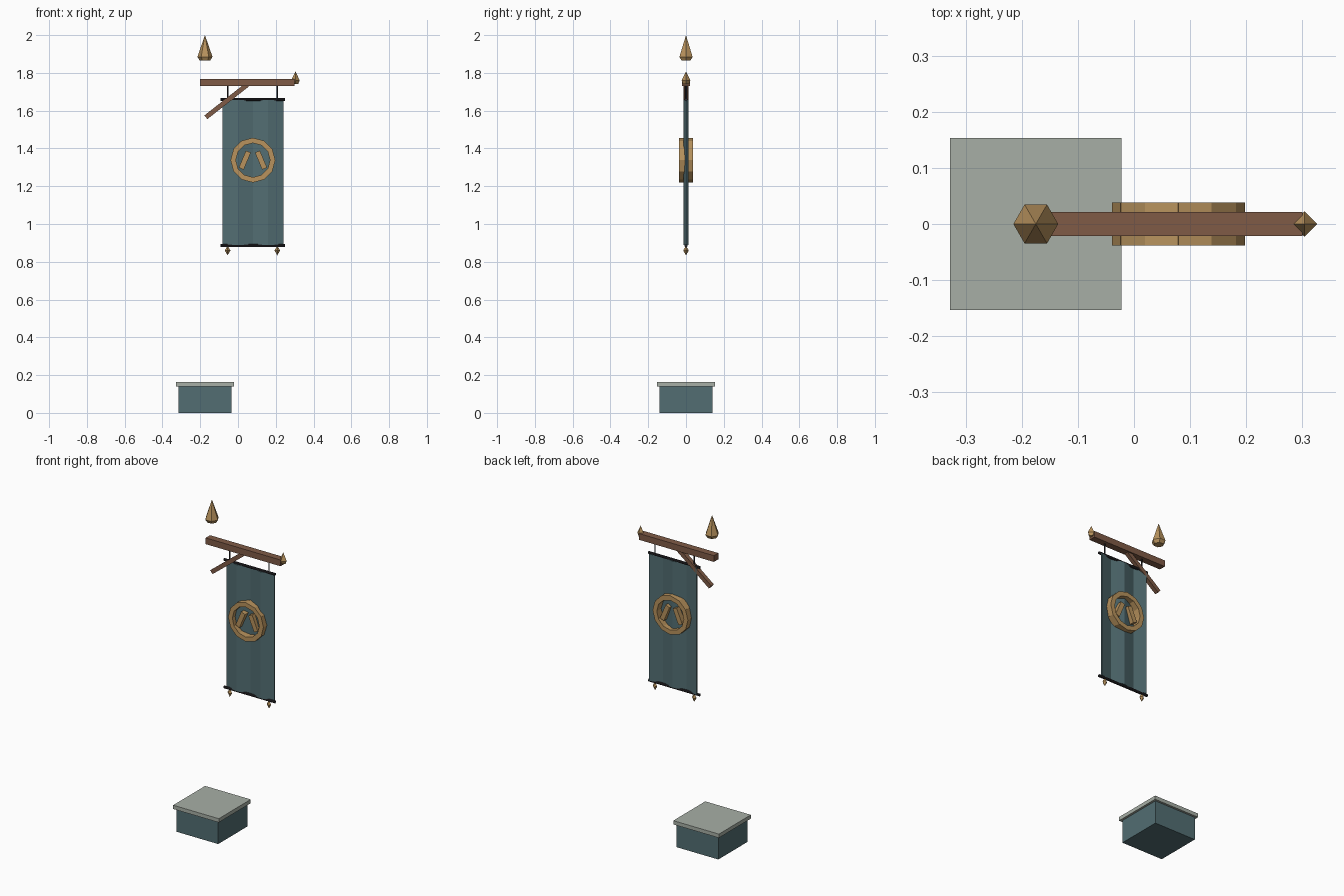
import bpy, bmesh, math
from mathutils import Matrix, Vector

cube = bpy.data.objects.get("Cube")
if cube:
    bpy.data.objects.remove(cube, do_unlink=True)


def material(name, rgb):
    m = bpy.data.materials.new(name)
    m.use_nodes = True
    color = (*rgb, 1)
    m.diffuse_color = color
    m.node_tree.nodes["Principled BSDF"].inputs["Base Color"].default_value = color
    return m


teal = material("teal", (0.085, 0.155, 0.17))
stone = material("pale stone", (0.39, 0.43, 0.38))
gold = material("gold", (0.48, 0.29, 0.11))
wood = material("brown wood", (0.215, 0.105, 0.062))
iron = material("dark iron", (0.022, 0.02, 0.023))


def finish(name, bm, mat):
    bmesh.ops.recalc_face_normals(bm, faces=bm.faces)
    mesh = bpy.data.meshes.new(name)
    bm.to_mesh(mesh)
    bm.free()
    mesh.materials.append(mat)
    obj = bpy.data.objects.new(name, mesh)
    bpy.context.collection.objects.link(obj)
    return obj


def box(name, center, size, mat, turn=0):
    """Box turned about the y axis."""
    bm = bmesh.new()
    place = Matrix.Translation(center) @ Matrix.Rotation(turn, 4, 'Y')
    bmesh.ops.create_cube(bm, size=1, matrix=place @ Matrix.Diagonal((*size, 1)))
    return finish(name, bm, mat)


def bar(name, a, b, width, depth, mat):
    """Box running between two points (x, z) in the y = 0 plane."""
    (ax, az), (bx, bz) = a, b
    length = math.hypot(bx - ax, bz - az)
    turn = -math.atan2(bz - az, bx - ax)
    return box(name, ((ax + bx) / 2, 0, (az + bz) / 2), (length, depth, width), mat, turn)


def rod(name, a, b, radius, mat, sides=8):
    a, b = Vector(a), Vector(b)
    bm = bmesh.new()
    place = Matrix.Translation((a + b) / 2) @ (b - a).to_track_quat('Z', 'Y').to_matrix().to_4x4()
    bmesh.ops.create_cone(bm, cap_ends=True, segments=sides, radius1=radius,
                          radius2=radius, depth=(b - a).length, matrix=place)
    return finish(name, bm, mat)


def spike(name, x, profile, sides, mat):
    """Faceted turned shape from (radius, z) pairs; ends are closed."""
    bm = bmesh.new()
    rings = []
    for r, z in profile:
        count = sides if r > 0 else 1
        angles = [math.tau * i / sides for i in range(count)]
        rings.append([bm.verts.new((x + r * math.cos(t), r * math.sin(t), z)) for t in angles])
    for low, high in zip(rings, rings[1:]):
        for i in range(sides):
            j = (i + 1) % sides
            corners = [low[i % len(low)], low[j % len(low)],
                       high[j % len(high)], high[i % len(high)]]
            bm.faces.new(list(dict.fromkeys(corners)))
    for ring in (rings[0], rings[-1]):
        if len(ring) > 1:
            bm.faces.new(ring)
    return finish(name, bm, mat)


# Base block and cap
POST_X = -0.175
box("base_block", (POST_X, 0, 0.07), (0.28, 0.28, 0.14), teal)
box("base_cap", (POST_X, 0, 0.151), (0.306, 0.306, 0.023), stone)

# Top finial, crossbeam, brace and beam finial
spike("top_finial", POST_X, [(0.028, 1.866), (0.04, 1.885), (0, 2.0)], 6, gold)
box("crossbeam", (0.049, 0, 1.749), (0.502, 0.042, 0.038), wood)
bar("brace", (-0.17, 1.565), (0.05, 1.738), 0.025, 0.025, wood)
spike("beam_finial", 0.304, [(0.015, 1.742), (0.023, 1.76), (0, 1.808)], 4, gold)

# Banner rods, hangers and hanging drops
for label, z in (("top", 1.659), ("bottom", 0.885)):
    rod(label + "_banner_rod", (-0.093, 0, z), (0.25, 0, z), 0.008, iron)
for side, x in (("right", -0.055), ("left", 0.208)):
    rod(side + "_hanger", (x, 0, 1.655), (x, 0, 1.735), 0.004, iron, 6)
    spike(side + "_drop", x, [(0, 0.834), (0.015, 0.86), (0, 0.885)], 4, gold)

# Folded banner cloth
bm = bmesh.new()
columns = []
for i in range(9):
    x, y = -0.08 + 0.04 * i, 0.01 * math.cos(math.pi * i / 2)
    columns.append([bm.verts.new((x, y, z)) for z in (0.888, 1.656)])
for a, b in zip(columns, columns[1:]):
    bm.faces.new((a[0], b[0], b[1], a[1]))
banner = finish("banner", bm, teal)
solid = banner.modifiers.new("thickness", 'SOLIDIFY')
solid.thickness = 0.008
solid.offset = 0

# Emblem ring of twelve blocks, showing on both faces
CX, CZ = 0.079, 1.338
for i in range(12):
    t = math.radians(15 + 30 * i)
    center = (CX + 0.101 * math.cos(t), 0, CZ + 0.101 * math.sin(t))
    box(f"ring_block_{i + 1}", center, (0.027, 0.076, 0.061), gold, -t)

# Plain leaning bars inside the ring
for side, s in (("right", -1), ("left", 1)):
    bar(side + "_emblem_bar", (CX + s * 0.062, CZ - 0.045), (CX + s * 0.024, CZ + 0.045),
        0.028, 0.06, gold)
